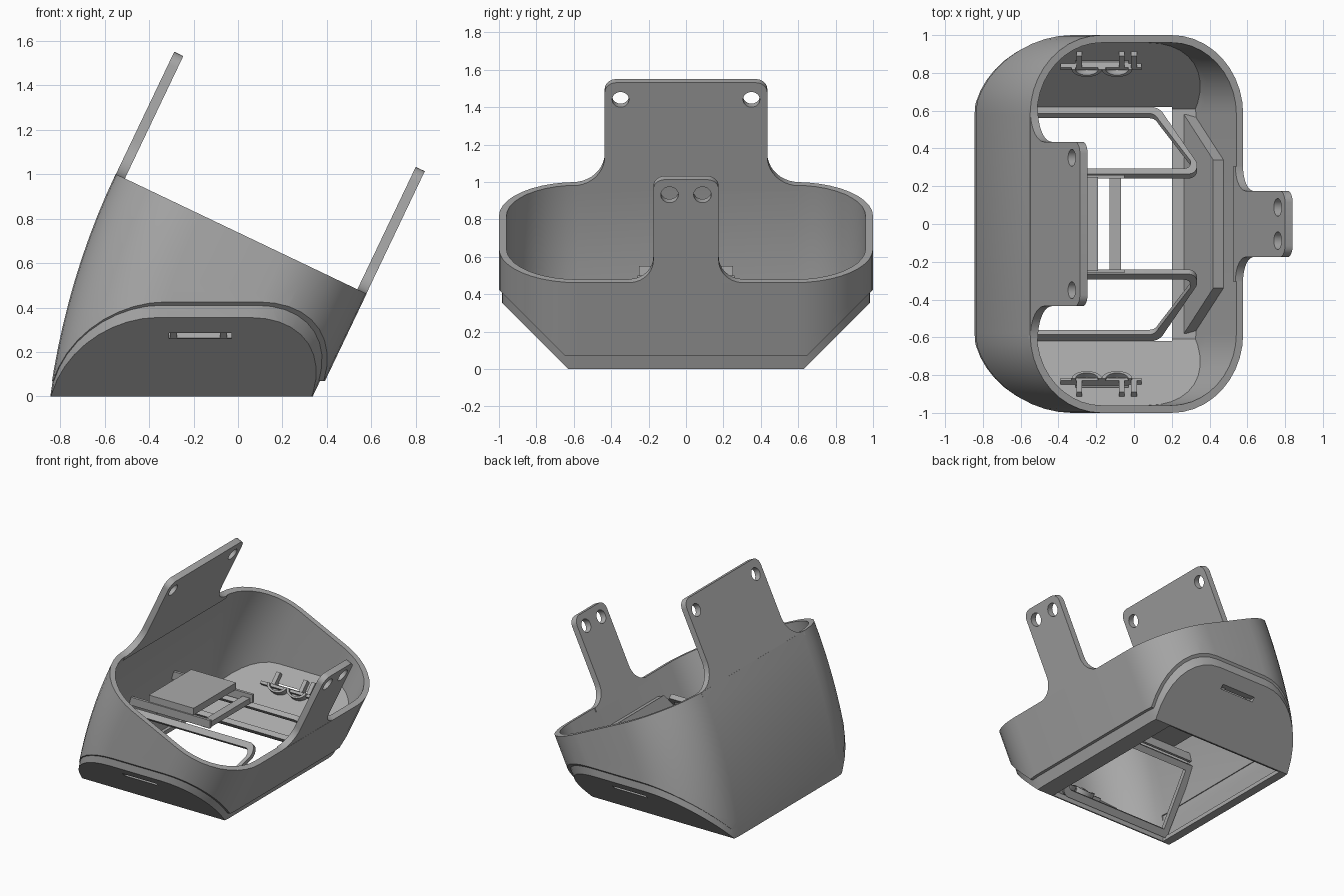
import bpy
import bmesh
from math import radians, sin, cos, pi
from mathutils import Vector, Matrix

old = bpy.data.objects.get("Cube")
if old:
    bpy.data.objects.remove(old)

grey = bpy.data.materials.new("plain_grey")
grey.use_nodes = True
COLOUR = (0.4, 0.4, 0.4, 1)
grey.diffuse_color = COLOUR
grey.node_tree.nodes["Principled BSDF"].inputs["Base Color"].default_value = COLOUR

# Tilted frame of the rim: u runs down the slope, w points out of the opening
TILT = radians(25.5)
U = Vector((cos(TILT), 0, -sin(TILT)))
W = Vector((sin(TILT), 0, cos(TILT)))
ORIGIN = Vector((-0.55, 0, 1.0))
LENGTH = 1.25


def tilted(u, y, w):
    return ORIGIN + U * u + W * w + Vector((0, y, 0))


def finish(bm, name):
    bmesh.ops.recalc_face_normals(bm, faces=bm.faces)
    mesh = bpy.data.meshes.new(name)
    bm.to_mesh(mesh)
    bm.free()
    mesh.materials.append(grey)
    ob = bpy.data.objects.new(name, mesh)
    bpy.context.collection.objects.link(ob)
    return ob


def loft(name, rings):
    bm = bmesh.new()
    loops = [[bm.verts.new(p) for p in ring] for ring in rings]
    for a, b in zip(loops, loops[1:]):
        for i in range(len(a)):
            j = (i + 1) % len(a)
            bm.faces.new((a[i], a[j], b[j], b[i]))
    bm.faces.new(loops[0])
    bm.faces.new(loops[-1])
    return finish(bm, name)


def box(name, x, y, z):
    bm = bmesh.new()
    bmesh.ops.create_cube(bm, size=1)
    size = [r[1] - r[0] for r in (x, y, z)]
    mid = [(r[1] + r[0]) / 2 for r in (x, y, z)]
    bmesh.ops.transform(bm, matrix=Matrix.Translation(mid) @ Matrix.Diagonal((*size, 1)), verts=bm.verts)
    return finish(bm, name)


def boolean(ob, tool, operation):
    mod = ob.modifiers.new("cut", 'BOOLEAN')
    mod.operation, mod.object, mod.solver = operation, tool, 'EXACT'
    deps = bpy.context.evaluated_depsgraph_get()
    mesh = bpy.data.meshes.new_from_object(ob.evaluated_get(deps))
    ob.modifiers.clear()
    ob.data = mesh
    bpy.data.objects.remove(tool)


def smooth(ob):
    bpy.ops.object.select_all(action='DESELECT')
    ob.select_set(True)
    bpy.context.view_layer.objects.active = ob
    bpy.ops.object.shade_smooth_by_angle(angle=radians(30))


def arc(cx, cy, r, start, end, n=10):
    return [(cx + r * cos(radians(start + (end - start) * i / n)),
             cy + r * sin(radians(start + (end - start) * i / n))) for i in range(n + 1)]


def rounded_prism(name, left, right, side, top):
    """Rounded rectangle swept down from the rim, its long wall bowing inward."""
    rings = []
    for step in range(12):
        w = top - (top + 1.12) * step / 11
        u0, u1, r = left + 0.153 * w * w, LENGTH - right, 0.42 - side
        half = 1 - side
        outline = (arc(u1 - r, half - r, r, 0, 90) + arc(u0 + r, half - r, r, 90, 180)
                   + arc(u0 + r, r - half, r, 180, 270) + arc(u1 - r, r - half, r, 270, 360))
        rings.append([tilted(u, y, w) for u, y in outline])
    return loft(name, rings)


def chamfer_clip(offset, floor):
    """Keeps what lies above the floor and both sloping underside faces."""
    half = floor + offset
    profile = [(-half, floor), (half, floor), (1.2, 1.2 - offset), (1.2, 2), (-1.2, 2), (-1.2, 1.2 - offset)]
    return loft("clip", [[(x, y, z) for y, z in profile] for x in (-1.5, 1.5)])


# Shell: upper body, slightly inset base, hollow inside
shell = rounded_prism("shell", 0, 0, 0, 0)
boolean(shell, chamfer_clip(0.575, 0.07), 'INTERSECT')
base = rounded_prism("base", 0.003, 0.02, 0.015, -0.1)
boolean(base, chamfer_clip(0.63, 0), 'INTERSECT')
boolean(shell, base, 'UNION')
cavity = rounded_prism("cavity", 0.04, 0.04, 0.04, 0.05)
boolean(cavity, chamfer_clip(0.58, 0.03), 'INTERSECT')
boolean(shell, cavity, 'DIFFERENCE')
boolean(shell, box("floor_opening", (-0.78, 0.2), (-0.62, 0.62), (-0.1, 0.2)), 'DIFFERENCE')
boolean(shell, box("side_slots", (-0.31, -0.03), (-1.2, 1.2), (0.26, 0.285)), 'DIFFERENCE')
smooth(shell)


# Mounting tabs with flared feet and two holes each
def tab(name, u, half, flare, hole_y, hole_w, hole_r):
    top, r = 0.61, 0.06
    side = ([(half + flare, -0.03)] + arc(half + flare, flare, flare, 270, 180)
            + arc(half - r, top - r, r, 0, 90, 6))
    outline = side + [(-y, w) for y, w in reversed(side)]
    ob = loft(name, [[tilted(a, y, w) for y, w in outline] for a in (u, u + 0.045)])
    for s in (-1, 1):
        hole = arc(s * hole_y, hole_w, hole_r, 0, 345, 23)
        boolean(ob, loft("hole", [[tilted(a, y, w) for y, w in hole] for a in (u - 0.1, u + 0.15)]), 'DIFFERENCE')
    smooth(ob)


tab("wide_tab", 0.001, 0.435, 0.17, 0.35, 0.51, 0.045)
tab("narrow_tab", LENGTH - 0.046, 0.175, 0.13, 0.088, 0.52, 0.047)


# Sloping window frames that rise from the floor toward the middle
def window_frame(name, s):
    outer = (arc(0.09, 0.54, 0.08, 90, 25, 5) + arc(0.29, 0.31, 0.045, 25, -90, 6)
             + [(-0.74, 0.265), (-0.79, 0.62)])
    inner = (arc(0.08, 0.53, 0.055, 90, 25, 5) + arc(0.27, 0.325, 0.03, 25, -90, 6)
             + [(-0.69, 0.295), (-0.74, 0.585)])
    bm = bmesh.new()
    loops = []
    for drop in (0, 0.035):
        for loop in (outer, inner):
            loops.append([bm.verts.new((x, s * (y - drop * 0.7), 0.04 + (0.62 - y) * 1.1 - drop * 0.7))
                          for x, y in loop])
    for a, b in ((0, 1), (1, 3), (3, 2), (2, 0)):
        for i in range(len(outer)):
            j = (i + 1) % len(outer)
            bm.faces.new((loops[a][i], loops[a][j], loops[b][j], loops[b][i]))
    smooth(finish(bm, name))


# Clip holders lying on the inner sloping faces
def clip_holder(name, s):
    def place(x, along, lift):
        k = 0.7071
        return (x, s * (0.85 + (along - lift) * k), 0.27 + (along + lift) * k)

    def block(part, x0, x1, a0, a1, height):
        loft(name + part, [[place(x, a, h) for x, a in ((x0, a0), (x1, a0), (x1, a1), (x0, a1))]
                           for h in (-0.01, height)])

    block("_ledge", -0.39, 0.04, -0.02, 0.0, 0.03)
    for i, x in enumerate((-0.29, -0.065, 0.0)):
        block("_post_%d" % i, x - 0.015, x + 0.015, 0, 0.09, 0.035)
    for i, x in enumerate((-0.25, -0.09)):
        curve = arc(x, 0, 0.08, 180, 360, 10) + arc(x, 0, 0.06, 360, 180, 10)
        smooth(loft(name + "_arch_%d" % i, [[place(a, b * 0.7, h) for a, b in curve] for h in (-0.01, 0.045)]))


for side, s in (("left", 1), ("right", -1)):
    window_frame(side + "_window_frame", s)
    clip_holder(side + "_clip", s)

# Raised pad on the short inner wall
pad = [(-0.34, -0.16), (0.34, -0.16), (0.58, -0.52), (-0.58, -0.52)]
loft("wall_pad", [[tilted(u, y, w) for y, w in pad] for u in (LENGTH - 0.1, LENGTH - 0.03)])

# Inner shelf: plate, two rails and a cross bar
box("shelf_plate", (-0.56, -0.19), (-0.25, 0.25), (0.5, 0.55))
for side, y in (("left", 0.25), ("right", -0.25)):
    box(side + "_shelf_rail", (-0.73, -0.05), (y - 0.01, y + 0.01), (0.44, 0.5))
box("shelf_cross_bar", (-0.13, -0.07), (-0.245, 0.245), (0.43, 0.47))
